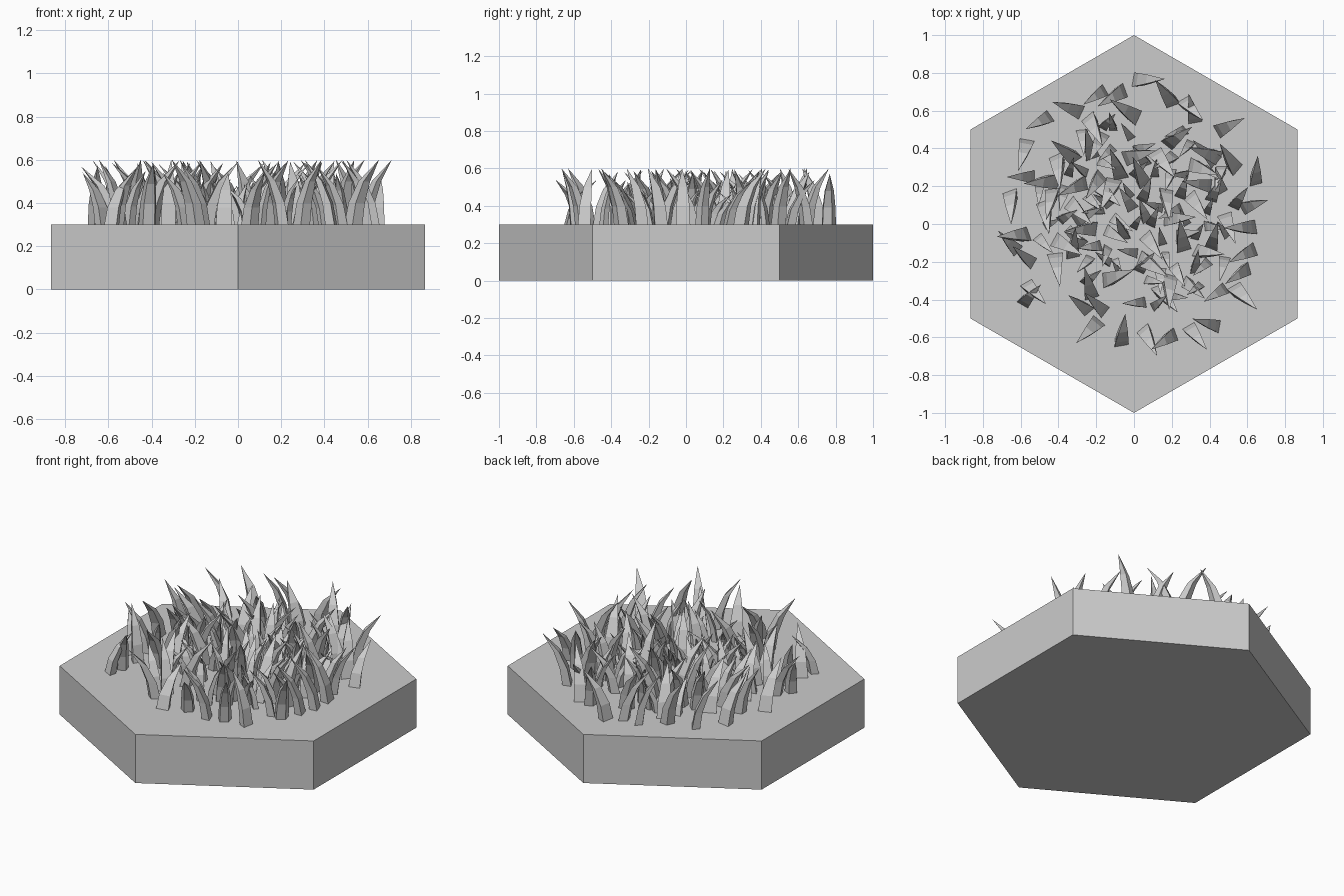
import bpy, bmesh, random
from math import sin, cos, pi, sqrt, radians
from mathutils import Vector, Matrix

cube = bpy.data.objects.get("Cube")
if cube:
    bpy.data.objects.remove(cube, do_unlink=True)
random.seed(5)

BASE_TOP = 0.3
CENTRE = Vector((0.01, 0.05))

grey = bpy.data.materials.new("light grey")
grey.use_nodes = True
colour = (0.6, 0.6, 0.6, 1)
grey.diffuse_color = colour
grey.node_tree.nodes["Principled BSDF"].inputs["Base Color"].default_value = colour


def bridge(bm, low, high):
    for i in range(len(low)):
        j = (i + 1) % len(low)
        bm.faces.new((low[i], low[j], high[j], high[i]))


def add_object(name, bm):
    bmesh.ops.recalc_face_normals(bm, faces=bm.faces)
    mesh = bpy.data.meshes.new(name)
    bm.to_mesh(mesh)
    bm.free()
    mesh.materials.append(grey)
    obj = bpy.data.objects.new(name, mesh)
    bpy.context.collection.objects.link(obj)


# Hexagonal ground tile with a corner facing front
bm = bmesh.new()
rings = [[bm.verts.new((sin(i * pi / 3), cos(i * pi / 3), z)) for i in range(6)]
         for z in (0, BASE_TOP)]
for ring in rings:
    bm.faces.new(ring)
bridge(bm, *rings)
add_object("hexagon_tile", bm)

# One blade: lean, height, width and thickness at each level, ending in a tip
LEVELS = [(0, 0, 0.076, 0.05), (0.018, 0.1, 0.07, 0.045), (0.06, 0.2, 0.05, 0.032)]
TIP = (0.14, 0.3)


def add_blade(bm, place, heading, height, width):
    # the blade also sweeps sideways, more strongly towards the tip
    sweep = random.uniform(-0.4, 0.4)
    matrix = (Matrix.Translation((place.x, place.y, BASE_TOP))
              @ Matrix.Rotation(heading, 4, "Z")
              @ Matrix.Diagonal((width, width, height, 1)))
    rings = []
    for lean, z, wide, thick in LEVELS:
        corners = [(-thick / 2, -wide / 2), (thick / 2, -wide / 3),
                   (thick / 2, wide / 3), (-thick / 2, wide / 2)]
        rings.append([bm.verts.new(matrix @ Vector((lean + x, lean * sweep + y, z)))
                      for x, y in corners])
    lean, z = TIP
    tip = bm.verts.new(matrix @ Vector((lean, lean * sweep, z)))
    bm.faces.new(rings[0])
    for low, high in zip(rings, rings[1:]):
        bridge(bm, low, high)
    for i in range(4):
        bm.faces.new((rings[-1][i], rings[-1][(i + 1) % 4], tip))


# Outer blades: x, y and heading in degrees
OUTER = [(.02, .76, -10), (-.07, .7, 200), (.2, .65, 110), (.27, .64, -60),
         (.32, .56, 100), (.46, .5, 30), (.43, .36, 150), (.53, .3, 140),
         (.64, .23, 105), (.59, .09, 30), (.62, -.02, 190), (.62, -.14, 200),
         (.59, -.24, 195), (.54, -.35, -60), (.47, -.35, 215), (.43, -.54, 170),
         (.3, -.56, -60), (.2, -.59, 200), (.06, -.57, -50), (-.07, -.62, 100),
         (-.2, -.53, 230), (-.25, -.45, 130), (-.56, -.33, -60), (-.58, -.41, 60),
         (-.55, -.2, 150), (-.63, -.13, 140), (-.58, -.06, 200), (-.65, .15, -70),
         (-.55, .25, 180), (-.57, .42, -100), (-.46, .56, 215), (-.3, .6, 155),
         (-.23, .55, -50), (-.17, .7, 210)]

bm = bmesh.new()
for x, y, degrees in OUTER:
    add_blade(bm, Vector((x, y)), radians(degrees),
              random.choice((1, 1, 0.9, 0.8)), random.uniform(0.85, 1.05))

# Inner blades: an even spiral scatter with a few bare patches
BARE = [(Vector((-0.38, -0.33)), 0.1), (Vector((-0.08, -0.36)), 0.08),
        (Vector((0.12, 0.5)), 0.07)]
COUNT = 120
for i in range(COUNT):
    a = i * pi * (3 - sqrt(5))
    r = 0.53 * sqrt((i + 0.5) / COUNT)
    jitter = Vector((random.uniform(-1, 1), random.uniform(-1, 1))) * 0.02
    place = CENTRE + Vector((cos(a), sin(a))) * r + jitter
    if any((place - spot).length < size for spot, size in BARE):
        continue
    tall = random.random() < 0.4
    add_blade(bm, place, random.uniform(0, 2 * pi),
              random.uniform(0.93, 1) if tall else random.uniform(0.55, 0.85),
              random.uniform(0.9, 1.1) if tall else random.uniform(0.55, 0.85))
add_object("grass_blades", bm)
